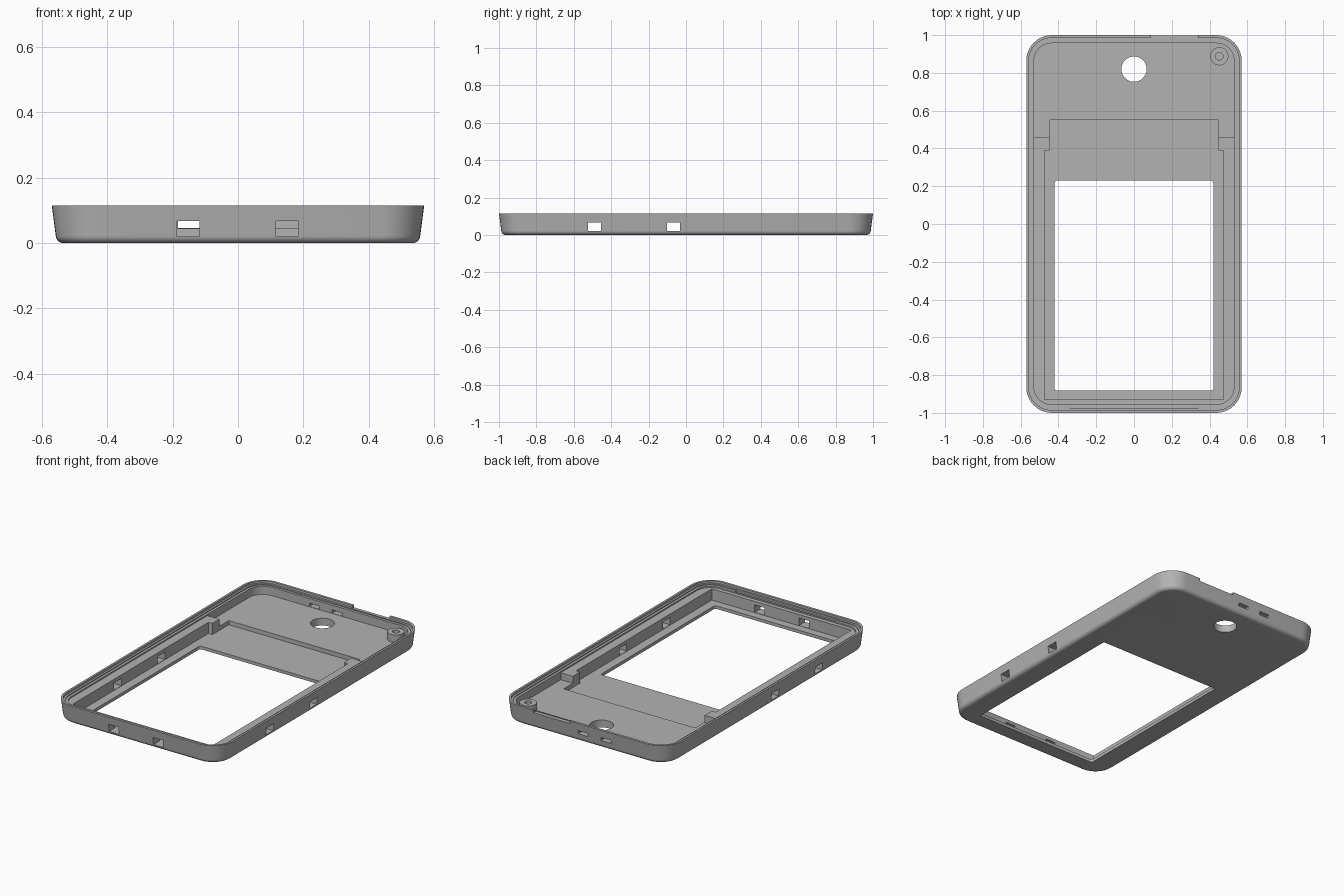
import bpy, bmesh, math

if "Cube" in bpy.data.objects:
    bpy.data.objects.remove(bpy.data.objects["Cube"])

grey = bpy.data.materials.new("plain grey")
grey.diffuse_color = (0.45, 0.45, 0.45, 1)
grey.use_nodes = True
grey.node_tree.nodes["Principled BSDF"].inputs["Base Color"].default_value = grey.diffuse_color


def ring(hx, hy, r, seg=10):
    """Rounded rectangle outline, counter-clockwise."""
    pts = []
    for k, (sx, sy) in enumerate([(1, 1), (-1, 1), (-1, -1), (1, -1)]):
        for i in range(seg + 1):
            a = math.pi / 2 * (k + i / seg)
            pts.append((sx * (hx - r) + r * math.cos(a), sy * (hy - r) + r * math.sin(a)))
    return pts


def loft(name, layers):
    """Closed solid through (z, outline) layers."""
    bm = bmesh.new()
    rows = [[bm.verts.new((x, y, z)) for x, y in pts] for z, pts in layers]
    n = len(rows[0])
    bm.faces.new(rows[0][::-1])
    bm.faces.new(rows[-1])
    for a, b in zip(rows, rows[1:]):
        for i in range(n):
            j = (i + 1) % n
            bm.faces.new((a[i], a[j], b[j], b[i]))
    me = bpy.data.meshes.new(name)
    bm.to_mesh(me)
    bm.free()
    ob = bpy.data.objects.new(name, me)
    bpy.context.collection.objects.link(ob)
    me.materials.append(grey)
    return ob


def block(name, x0, x1, y0, y1, z0, z1, r=0.004, seg=2):
    ob = loft(name, [(z, ring((x1 - x0) / 2, (y1 - y0) / 2, r, seg)) for z in (z0, z1)])
    ob.location = ((x0 + x1) / 2, (y0 + y1) / 2, 0)
    return ob


def disc(name, x, y, r, z0, z1, n=40):
    pts = [(x + r * math.cos(2 * math.pi * i / n), y + r * math.sin(2 * math.pi * i / n)) for i in range(n)]
    return loft(name, [(z0, pts), (z1, pts)])


def cut(target, cutter):
    m = target.modifiers.new(cutter.name, 'BOOLEAN')
    m.operation, m.solver, m.object = 'DIFFERENCE', 'EXACT', cutter
    bpy.context.view_layer.objects.active = target
    bpy.ops.object.modifier_apply(modifier=m.name)
    bpy.data.objects.remove(cutter)


# Tapered outer body with a rounded bottom edge
layers = []
for i in range(7):
    a = math.pi / 2 * i / 6
    inset = 0.012 + 0.024 * (1 - math.sin(a))
    layers.append((0.024 * (1 - math.cos(a)), ring(0.57 - inset, 1 - inset, 0.135 - inset)))
layers.append((0.115, ring(0.57, 1.0, 0.135)))
case = loft("case_shell", layers)

# Stepped rim, upper compartment, battery recess and its narrower end
cut(case, block("rim_step", -0.557, 0.557, -0.985, 0.985, 0.102, 0.2, 0.12, 10))
cut(case, block("inner_step", -0.545, 0.545, -0.972, 0.972, 0.096, 0.2, 0.108, 10))
cut(case, block("ledge_step", -0.53, 0.53, -0.955, 0.957, 0.088, 0.2, 0.093, 10))
upper = [(x, y) for x, y in ring(0.53, 0.957, 0.093) if y > 0]
upper += [(-0.53, 0.46), (0.53, 0.46)]
cut(case, loft("upper_space", [(0.045, upper), (0.21, upper)]))
cut(case, block("recess", -0.475, 0.475, -0.93, 0.39, 0.019, 0.22))
cut(case, block("recess_end", -0.448, 0.448, 0.2, 0.55, 0.019, 0.23))

# Window and round opening in the floor
cut(case, block("window", -0.42, 0.42, -0.882, 0.23, -0.1, 0.24, 0.012, 4))
cut(case, disc("round_opening", 0, 0.82, 0.067, -0.1, 0.1))

# Slots through the long sides, the front and the back
for y in (-0.49, -0.067):
    cut(case, block("side_slot", -0.7, 0.7, y - 0.035, y + 0.035, 0.021, 0.066))
for x in (-0.152, 0.15):
    cut(case, block("front_slot", x - 0.034, x + 0.034, -1.1, -0.9, 0.021, 0.067))
for x in (-0.15, 0.005):
    cut(case, block("back_slot", x - 0.034, x + 0.034, 0.93, 1.1, 0.047, 0.067))

# Button notch in the back rim and a shallow catch groove in the front ledge
cut(case, block("button_notch", 0.09, 0.34, 0.975, 1.1, 0.099, 0.25))
cut(case, block("catch_groove", -0.34, 0.34, -0.978, -0.96, 0.091, 0.26))

# Hollow screw post in the back right corner
post = disc("screw_post", 0.452, 0.888, 0.048, 0.04, 0.09)
cut(post, disc("screw_hole", 0.452, 0.888, 0.02, 0.05, 0.2, 24))

for ob in (case, post):
    bpy.ops.object.select_all(action='DESELECT')
    ob.select_set(True)
    bpy.context.view_layer.objects.active = ob
    bpy.ops.object.shade_smooth_by_angle(angle=math.radians(30))
